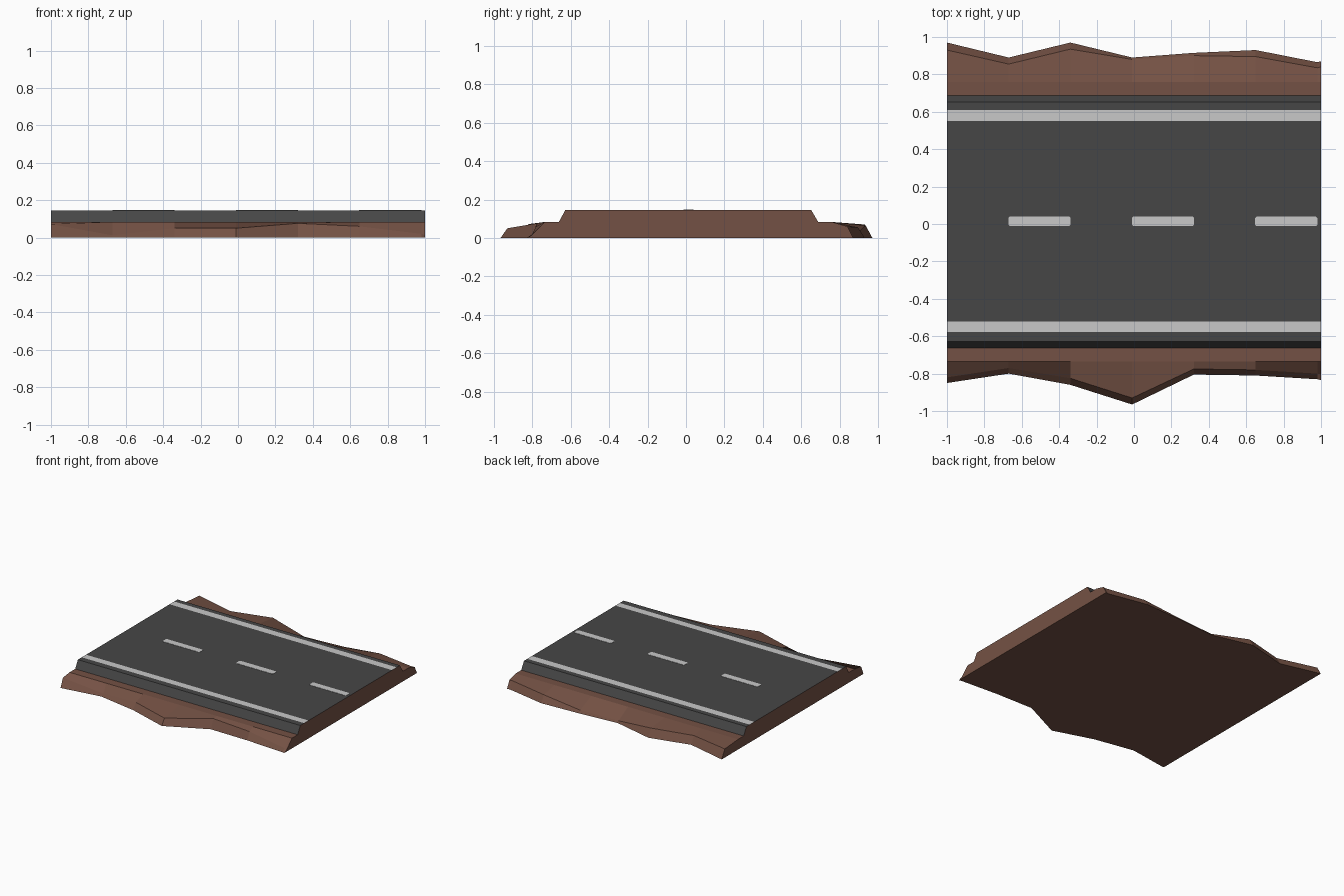
import bpy, bmesh, math

if "Cube" in bpy.data.objects:
    bpy.data.objects.remove(bpy.data.objects["Cube"])


def material(name, rgb):
    m = bpy.data.materials.new(name)
    m.diffuse_color = (*rgb, 1)
    m.use_nodes = True
    m.node_tree.nodes["Principled BSDF"].inputs["Base Color"].default_value = m.diffuse_color
    return m


dirt = material("brown dirt", (0.175, 0.083, 0.058))
asphalt = material("dark asphalt", (0.061, 0.061, 0.061))
paint = material("road paint", (0.58, 0.58, 0.58))


def make_object(name, bm, mats):
    bmesh.ops.recalc_face_normals(bm, faces=bm.faces[:])
    me = bpy.data.meshes.new(name)
    bm.to_mesh(me)
    bm.free()
    for m in mats:
        me.materials.append(m)
    ob = bpy.data.objects.new(name, me)
    bpy.context.collection.objects.link(ob)
    return ob


# Ragged banks: x, then (foot y, lip y, lip z) on the front and back sides
stations = [
    (-1.00, (-0.85, -0.82, 0.072), (0.97, 0.93, 0.070)),
    (-0.67, (-0.80, -0.77, 0.012), (0.89, 0.855, 0.062)),
    (-0.34, (-0.86, -0.825, 0.050), (0.97, 0.935, 0.065)),
    (-0.01, (-0.965, -0.93, 0.050), (0.89, 0.88, 0.015)),
    (0.32, (-0.805, -0.775, 0.076), (0.915, 0.90, 0.020)),
    (0.65, (-0.81, -0.78, 0.060), (0.93, 0.895, 0.055)),
    (0.98, (-0.83, -0.80, 0.020), (0.865, 0.835, 0.060)),
    (1.00, (-0.835, -0.805, 0.012), (0.87, 0.84, 0.060)),
]
TOP, LEDGE = 0.145, 0.083

# Fixed middle of the cross-section: ledge, kerb slope, edge lines, lanes
middle = [(-0.735, LEDGE), (-0.662, LEDGE), (-0.628, TOP), (-0.578, TOP), (-0.522, TOP),
          (0.55, TOP), (0.61, TOP), (0.652, TOP), (0.688, LEDGE), (0.76, LEDGE)]
# Material of each strip (0 dirt, 1 asphalt, 2 paint), front foot to back foot, then base
strips = [0, 0, 0, 1, 1, 2, 1, 2, 1, 1, 0, 0, 0, 0]

bm = bmesh.new()
rings = []
for x, (fy, fl, fz), (by, bl, bz) in stations:
    section = [(fy, 0), (fl, fz)] + middle + [(bl, bz), (by, 0)]
    rings.append([bm.verts.new((x, y, z)) for y, z in section])
n = len(strips)
for a, b in zip(rings, rings[1:]):
    for i in range(n):
        j = (i + 1) % n
        f = bm.faces.new((a[i], b[i], b[j], a[j]))
        f.material_index = strips[i]
# Cut ends show bare dirt
bm.faces.new(rings[0])
bm.faces.new(rings[-1])
make_object("road_embankment", bm, [dirt, asphalt, paint])

# Centre dashes: thin plates with clipped corners
for k, x0 in enumerate((-0.672, -0.012, 0.647)):
    x1, y0, y1, c = x0 + 0.333, -0.012, 0.04, 0.008
    outline = [(x0 + c, y0), (x1 - c, y0), (x1, y0 + c), (x1, y1 - c),
               (x1 - c, y1), (x0 + c, y1), (x0, y1 - c), (x0, y0 + c)]
    bm = bmesh.new()
    face = bm.faces.new([bm.verts.new((x, y, TOP - 0.002)) for x, y in outline])
    ext = bmesh.ops.extrude_face_region(bm, geom=[face])
    bmesh.ops.translate(bm, vec=(0, 0, 0.004),
                        verts=[v for v in ext["geom"] if isinstance(v, bmesh.types.BMVert)])
    make_object(f"centre_dash_{k + 1}", bm, [paint])
